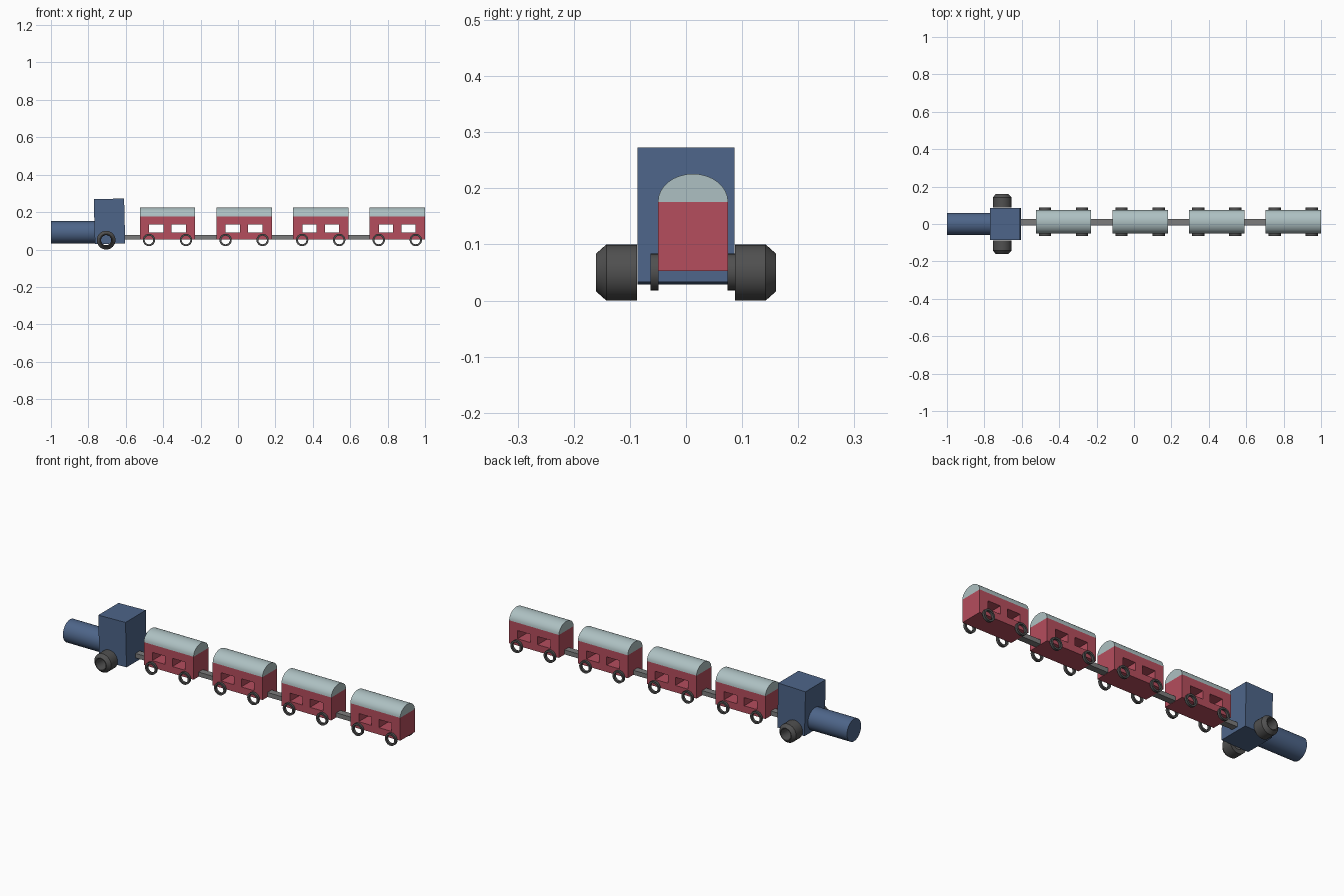
import bpy, bmesh, math
from mathutils import Matrix

if "Cube" in bpy.data.objects:
    bpy.data.objects.remove(bpy.data.objects["Cube"])


def material(name, rgb):
    m = bpy.data.materials.new(name)
    m.diffuse_color = (*rgb, 1)
    m.use_nodes = True
    m.node_tree.nodes["Principled BSDF"].inputs["Base Color"].default_value = m.diffuse_color
    return m


BLUE = material("blue_paint", (0.075, 0.13, 0.25))
RED = material("red_paint", (0.46, 0.075, 0.11))
ROOF = material("pale_roof", (0.42, 0.53, 0.54))
DARK = material("dark_wheel", (0.08, 0.08, 0.08))
STEEL = material("coupling_grey", (0.2, 0.2, 0.2))


def add(name, mesh, mat=None, smooth=False):
    ob = bpy.data.objects.new(name, mesh)
    bpy.context.collection.objects.link(ob)
    if mat and not mesh.materials:
        mesh.materials.append(mat)
    if smooth:
        bpy.ops.object.select_all(action='DESELECT')
        ob.select_set(True)
        bpy.context.view_layer.objects.active = ob
        bpy.ops.object.shade_smooth_by_angle(angle=math.radians(30))
    return ob


def to_mesh(bm, name):
    bmesh.ops.recalc_face_normals(bm, faces=bm.faces)
    me = bpy.data.meshes.new(name)
    bm.to_mesh(me)
    bm.free()
    return me


def boxes(name, *specs):
    """Boxes given as (x0, x1, y0, y1, z0, z1)."""
    bm = bmesh.new()
    for x0, x1, y0, y1, z0, z1 in specs:
        mat = Matrix.Translation(((x0 + x1) / 2, (y0 + y1) / 2, (z0 + z1) / 2))
        mat = mat @ Matrix.Diagonal((x1 - x0, y1 - y0, z1 - z0, 1))
        bmesh.ops.create_cube(bm, size=1, matrix=mat)
    return to_mesh(bm, name)


def ring(name, profile, sides=24):
    """Spin a closed (radius, y) profile around the y axis."""
    bm = bmesh.new()
    rows = [[bm.verts.new((r * math.cos(a), y, r * math.sin(a))) for r, y in profile]
            for a in (2 * math.pi * i / sides for i in range(sides))]
    n = len(profile)
    for i in range(sides):
        a, b = rows[i], rows[(i + 1) % sides]
        for j in range(n):
            k = (j + 1) % n
            bm.faces.new((a[j], a[k], b[k], b[j]))
    return to_mesh(bm, name)


# locomotive cab, sitting slightly nose-down
cab = add("locomotive_cab", boxes("cab", (-0.081, 0.081, -0.086, 0.086, -0.12, 0.12)), BLUE)
cab.location = (-0.687, 0, 0.151)
cab.rotation_euler = (0, -0.025, 0)

# locomotive boiler
bm = bmesh.new()
bmesh.ops.create_cone(bm, cap_ends=True, segments=32, radius1=0.06, radius2=0.06, depth=0.26,
                      matrix=Matrix.Translation((-0.87, 0, 0.092)) @ Matrix.Rotation(math.pi / 2, 4, 'Y'))
add("locomotive_boiler", to_mesh(bm, "boiler"), BLUE, True)

# wide locomotive wheels with chamfered outer rim
drive = ring("drive_wheel", [(0.05, 0.087), (0.05, 0.142), (0.034, 0.16), (0.030, 0.16),
                             (0.027, 0.142), (0.027, 0.087)], 32)
for side, turn in (("back", 0), ("front", math.pi)):
    w = add(f"locomotive_wheel_{side}", drive, DARK, True)
    w.location = (-0.705, 0, 0.05)
    w.rotation_euler.z = turn

# carriage body with two through windows
Y0, Y1, YC = -0.05, 0.075, 0.0125
L = 0.148
body = add("carriage_body", boxes("body", (-L, L, Y0, Y1, 0.053, 0.176)), RED)
cutter = add("window_cutter", boxes("windows", (-0.098, -0.022, -0.2, 0.2, 0.09, 0.134),
                                    (0.022, 0.098, -0.2, 0.2, 0.09, 0.134)))
cutter.hide_render = True
mod = body.modifiers.new("windows", 'BOOLEAN')
mod.operation, mod.solver, mod.object = 'DIFFERENCE', 'EXACT', cutter
bpy.context.view_layer.update()
deps = bpy.context.evaluated_depsgraph_get()
body_mesh = bpy.data.meshes.new_from_object(body.evaluated_get(deps))
bpy.data.objects.remove(body)
bpy.data.objects.remove(cutter)

# arched roof
bm = bmesh.new()
arc = [(YC + 0.0625 * math.cos(math.pi * i / 16), 0.176 + 0.05 * math.sin(math.pi * i / 16))
       for i in range(17)]
face = bm.faces.new([bm.verts.new((-L, y, z)) for y, z in arc])
out = bmesh.ops.extrude_face_region(bm, geom=[face], use_keep_orig=True)
bmesh.ops.translate(bm, vec=(2 * L, 0, 0),
                    verts=[v for v in out["geom"] if isinstance(v, bmesh.types.BMVert)])
roof_mesh = to_mesh(bm, "roof")

# thin carriage wheel and coupling bar
wheel = ring("carriage_wheel", [(0.033, -0.007), (0.033, 0.007), (0.023, 0.007), (0.023, -0.007)])
bar = boxes("coupling", (-0.075, 0.075, -0.018, 0.018, 0.054, 0.078))

# four carriages, each with a coupling at its leading end
for n in range(4):
    x = -0.377 + 0.4095 * n
    add(f"carriage_body_{n + 1}", body_mesh, RED).location.x = x
    add(f"carriage_roof_{n + 1}", roof_mesh, ROOF, True).location.x = x
    add(f"coupling_{n + 1}", bar, STEEL).location = (x - L - 0.057, 0.01, 0)
    for i, dx in enumerate((-0.099, 0.099)):
        for side, y in (("front", Y0 - 0.006), ("back", Y1 + 0.006)):
            w = add(f"carriage_{n + 1}_wheel_{side}_{i + 1}", wheel, DARK, True)
            w.location = (x + dx, y, 0.051)
